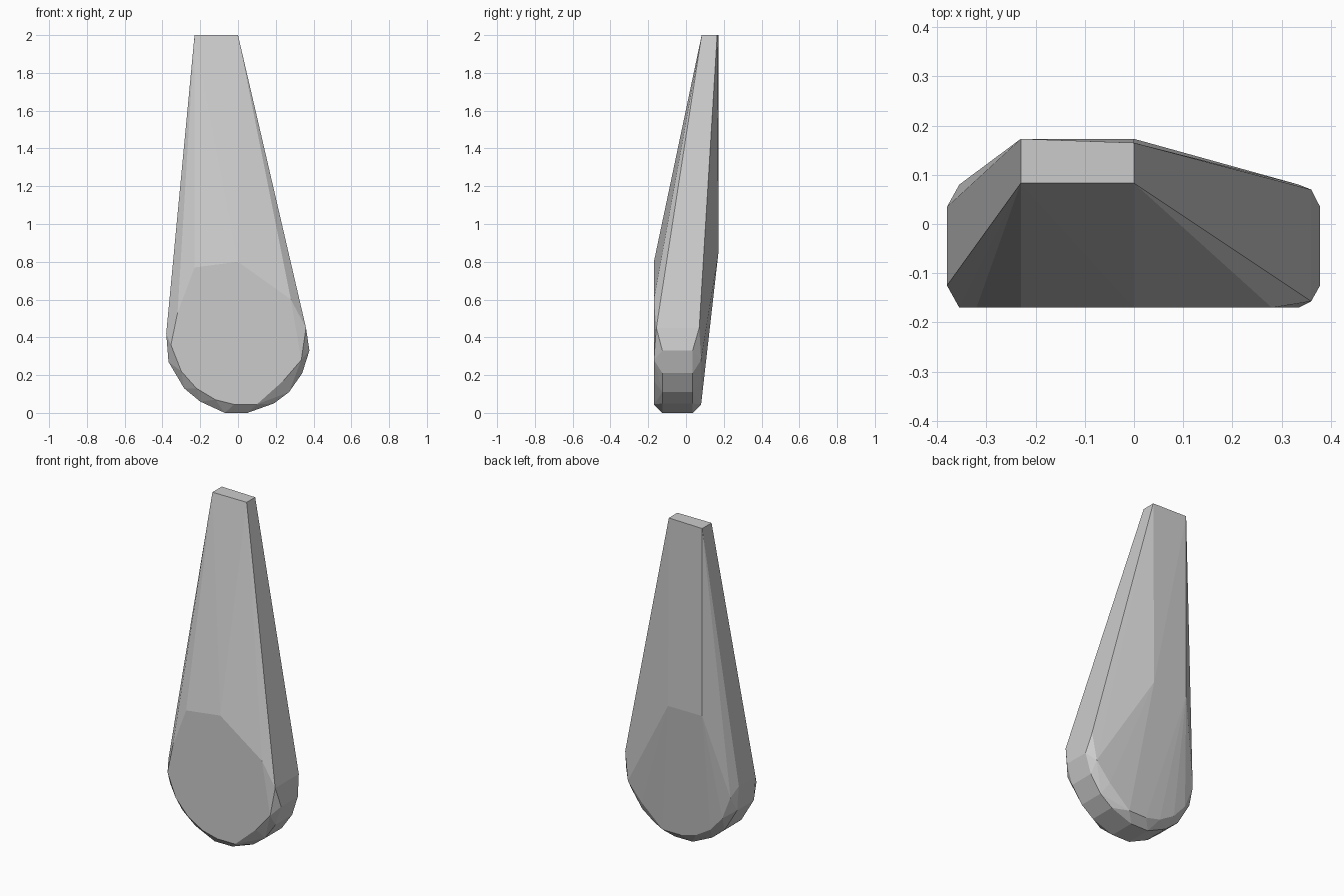
import bpy
import bmesh

cube = bpy.data.objects.get("Cube")
if cube:
    bpy.data.objects.remove(cube, do_unlink=True)

stone = bpy.data.materials.new("stone_grey")
stone.use_nodes = True
grey = (0.6, 0.6, 0.6, 1)
stone.diffuse_color = grey
stone.node_tree.nodes["Principled BSDF"].inputs["Base Color"].default_value = grey

# Widest outline of the rounded foot (x, z)
rim = [(-.38, .42), (-.368, .27), (-.285, .13), (-.2, .06), (-.07, 0),
       (.05, 0), (.19, .05), (.27, .11), (.34, .21), (.378, .33)]
# Narrower outline shared by the front and back faces of the foot
face = [(-.32, .53), (-.355, .36), (-.3, .22), (-.22, .13), (-.12, .07),
        (-.02, .045), (.1, .045), (.24, .17), (.335, .28)]

points = [(x, y, z) for y in (-.125, .035) for x, z in rim]
points += [(x, y, z) for y in (-.17, .08) for x, z in face]

# Shoulders where the foot meets the tapering shaft
points += [(-.23, -.17, .77), (0, -.17, .8), (.28, -.17, .6),
           (.36, -.157, .45), (.36, .07, .45),
           (-.23, .173, .86), (0, .173, .86)]

# Flat tip of the shaft
points += [(-.23, .083, 2), (0, .083, 2), (-.23, .173, 2), (0, .165, 2)]

# Wrap the outlines in one faceted skin
bm = bmesh.new()
for p in points:
    bm.verts.new(p)
hull = bmesh.ops.convex_hull(bm, input=bm.verts[:])
loose = {v for v in hull["geom_interior"] + hull["geom_unused"]
         if isinstance(v, bmesh.types.BMVert)}
bmesh.ops.delete(bm, geom=list(loose), context="VERTS")
bmesh.ops.dissolve_limit(bm, angle_limit=0.005, verts=bm.verts[:], edges=bm.edges[:])
bmesh.ops.recalc_face_normals(bm, faces=bm.faces[:])

mesh = bpy.data.meshes.new("tapered_stone")
bm.to_mesh(mesh)
bm.free()
mesh.materials.append(stone)
obj = bpy.data.objects.new("tapered_stone", mesh)
bpy.context.collection.objects.link(obj)
